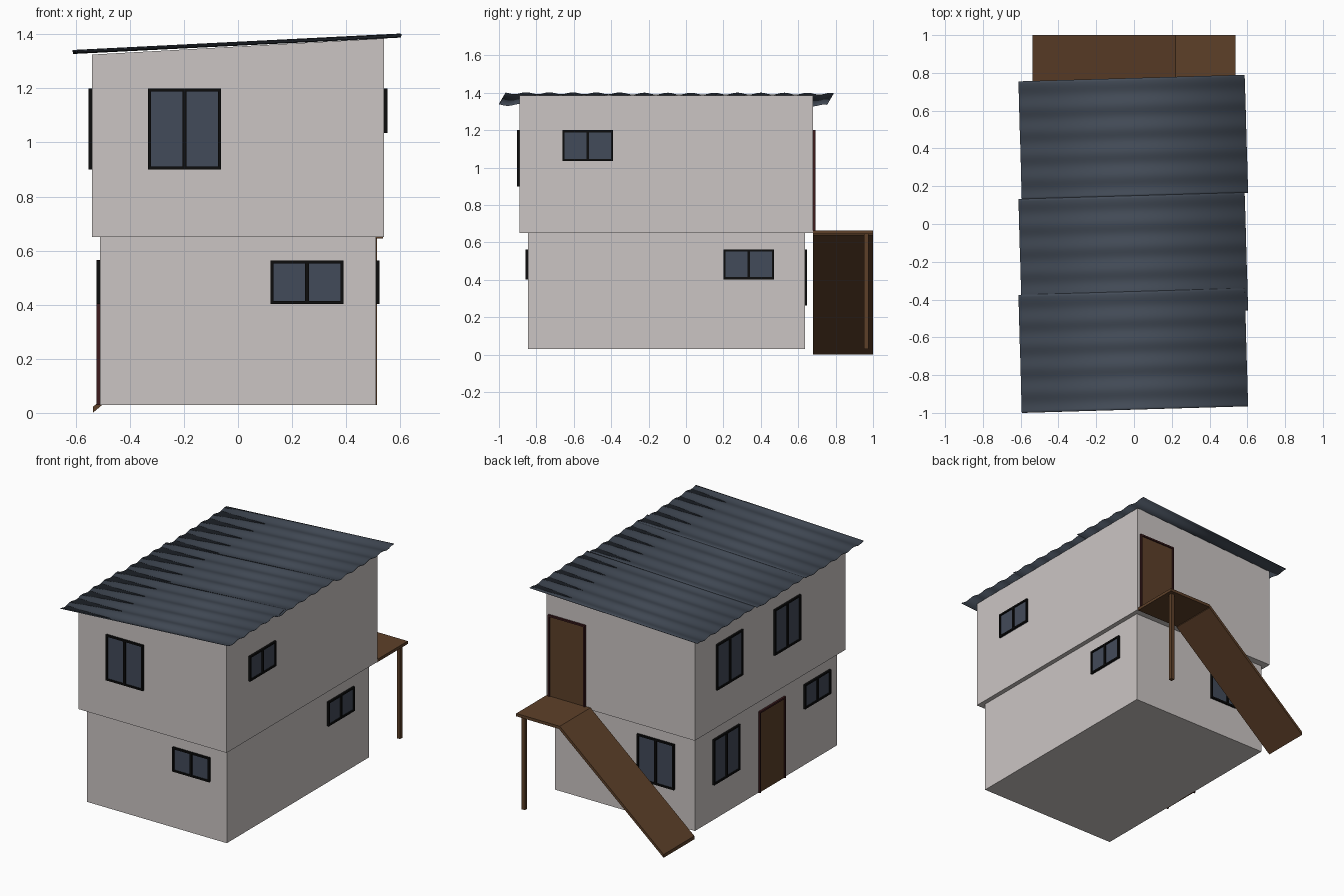
import bpy, bmesh, math
from mathutils import Matrix

if "Cube" in bpy.data.objects:
    bpy.data.objects.remove(bpy.data.objects["Cube"])


def material(name, rgb):
    m = bpy.data.materials.new(name)
    m.use_nodes = True
    m.diffuse_color = (*rgb, 1)
    m.node_tree.nodes["Principled BSDF"].inputs["Base Color"].default_value = (*rgb, 1)
    return m


WALL = material("warm_grey_wall", (0.60, 0.56, 0.55))
ROOF = material("slate_blue_roof", (0.057, 0.072, 0.097))
GLASS = material("blue_grey_glass", (0.055, 0.069, 0.1))
BLACK = material("black_frame", (0.004, 0.004, 0.004))
WOOD = material("brown_wood", (0.11, 0.051, 0.022))
RED = material("dark_red_frame", (0.045, 0.011, 0.012))


def finish(name, bm, mat):
    bmesh.ops.recalc_face_normals(bm, faces=bm.faces)
    mesh = bpy.data.meshes.new(name)
    bm.to_mesh(mesh)
    bm.free()
    mesh.materials.append(mat)
    ob = bpy.data.objects.new(name, mesh)
    bpy.context.collection.objects.link(ob)
    return ob


def add_box(bm, lo, hi):
    size = [b - a for a, b in zip(lo, hi)]
    mid = [(a + b) / 2 for a, b in zip(lo, hi)]
    return bmesh.ops.create_cube(
        bm, size=1, matrix=Matrix.Translation(mid) @ Matrix.Diagonal((*size, 1)))["verts"]


def box(name, lo, hi, mat):
    bm = bmesh.new()
    add_box(bm, lo, hi)
    return finish(name, bm, mat)


def extrude_profile(name, xz, y0, y1, mat):
    bm = bmesh.new()
    face = bm.faces.new([bm.verts.new((x, y0, z)) for x, z in xz])
    grown = bmesh.ops.extrude_face_region(bm, geom=[face])["geom"]
    for v in grown:
        if isinstance(v, bmesh.types.BMVert):
            v.co.y = y1
    return finish(name, bm, mat)


# Storeys: the upper one overhangs and has a sloping top
box("lower_storey", (-0.51, -0.845, 0.03), (0.51, 0.635, 0.65), WALL)
extrude_profile("upper_storey",
                [(-0.54, 0.65), (0.54, 0.65), (0.54, 1.385), (-0.54, 1.325)],
                -0.89, 0.68, WALL)

# Wall planes: axis the wall faces along, outward sign, position per storey
SIDES = {"front": (1, -1, 0.845, 0.89), "back": (1, 1, 0.635, 0.68),
         "left": (0, 1, 0.51, 0.54), "right": (0, -1, 0.51, 0.54)}


def wall_box(bm, side, upper, u0, u1, z0, z1, depth):
    axis, sign, low, high = SIDES[side]
    base = sign * (high if upper else low)
    d0, d1 = sorted((base - sign * 0.004, base + sign * depth))
    if axis == 1:
        add_box(bm, (u0, d0, z0), (u1, d1, z1))
    else:
        add_box(bm, (d0, u0, z0), (d1, u1, z1))


def opening(kind, side, upper, u0, z0, z1):
    """Framed window with two panes, or framed door with one panel."""
    u1, w = u0 + 0.27, 0.011
    window = kind == "window"
    name = f"{side}_{'upper' if upper else 'lower'}_{kind}"
    bm = bmesh.new()
    bars = [(u0, u0 + w, z0, z1), (u1 - w, u1, z0, z1), (u0 + w, u1 - w, z1 - w, z1)]
    if window:
        mid = (u0 + u1) / 2
        bars += [(u0 + w, u1 - w, z0, z0 + w), (mid - 0.007, mid + 0.007, z0 + w, z1 - w)]
    for bar in bars:
        wall_box(bm, side, upper, *bar, 0.013)
    finish(name + "_frame", bm, BLACK if window else RED)
    bm = bmesh.new()
    wall_box(bm, side, upper, u0 + w, u1 - w, z0, z1 - w, 0.005)
    finish(name + ("_glass" if window else "_panel"), bm, GLASS if window else WOOD)


# Windows
opening("window", "front", True, -0.333, 0.90, 1.20)
opening("window", "front", False, 0.12, 0.403, 0.563)
opening("window", "left", True, -0.66, 1.035, 1.20)
opening("window", "left", False, 0.20, 0.403, 0.563)
opening("window", "back", False, -0.363, 0.263, 0.563)
opening("window", "right", True, 0.19, 0.90, 1.20)
opening("window", "right", True, -0.41, 0.90, 1.20)
opening("window", "right", False, 0.18, 0.263, 0.563)
opening("window", "right", False, -0.765, 0.403, 0.563)

# Doors
opening("door", "back", True, 0.253, 0.66, 1.20)
opening("door", "right", False, -0.295, 0.03, 0.565)


# Roof: three corrugated sheets, slightly turned and tilted
def roof_sheet(name, y, lift):
    length, width, pitch, steps = 0.625, 1.2, 0.125, 50
    bm = bmesh.new()
    rows = []
    for i in range(steps + 1):
        t = length * i / steps
        z = 0.005 * math.cos(2 * math.pi * (t - 0.015) / pitch)
        rows.append([bm.verts.new((x, length / 2 - t, z)) for x in (-width / 2, width / 2)])
    for a, b in zip(rows, rows[1:]):
        bm.faces.new((a[0], b[0], b[1], a[1]))
    ob = finish(name, bm, ROOF)
    ob.matrix_world = (Matrix.Translation((-0.004, y, 1.364 + lift))
                       @ Matrix.Rotation(-0.05, 4, "Y")
                       @ Matrix.Rotation(math.radians(1.67), 4, "Z"))
    thick = ob.modifiers.new("thickness", "SOLIDIFY")
    thick.thickness = 0.003
    thick.offset = 0
    bpy.ops.object.select_all(action="DESELECT")
    ob.select_set(True)
    bpy.context.view_layer.objects.active = ob
    bpy.ops.object.shade_smooth_by_angle(angle=math.radians(35))


for label, y, lift in (("back", 0.46, 0), ("middle", -0.163, 0), ("front", -0.67, 0.002)):
    roof_sheet(label + "_roof_sheet", y, lift)

# Back landing with its post and ramp
box("landing", (0.22, 0.68, 0.645), (0.537, 1.0, 0.664), WOOD)
box("landing_post", (0.49, 0.953, 0.03), (0.514, 0.977, 0.648), WOOD)
extrude_profile("ramp", [(0.22, 0.664), (0.22, 0.64), (-0.537, 0.0), (-0.537, 0.022)],
                0.68, 1.0, WOOD)
